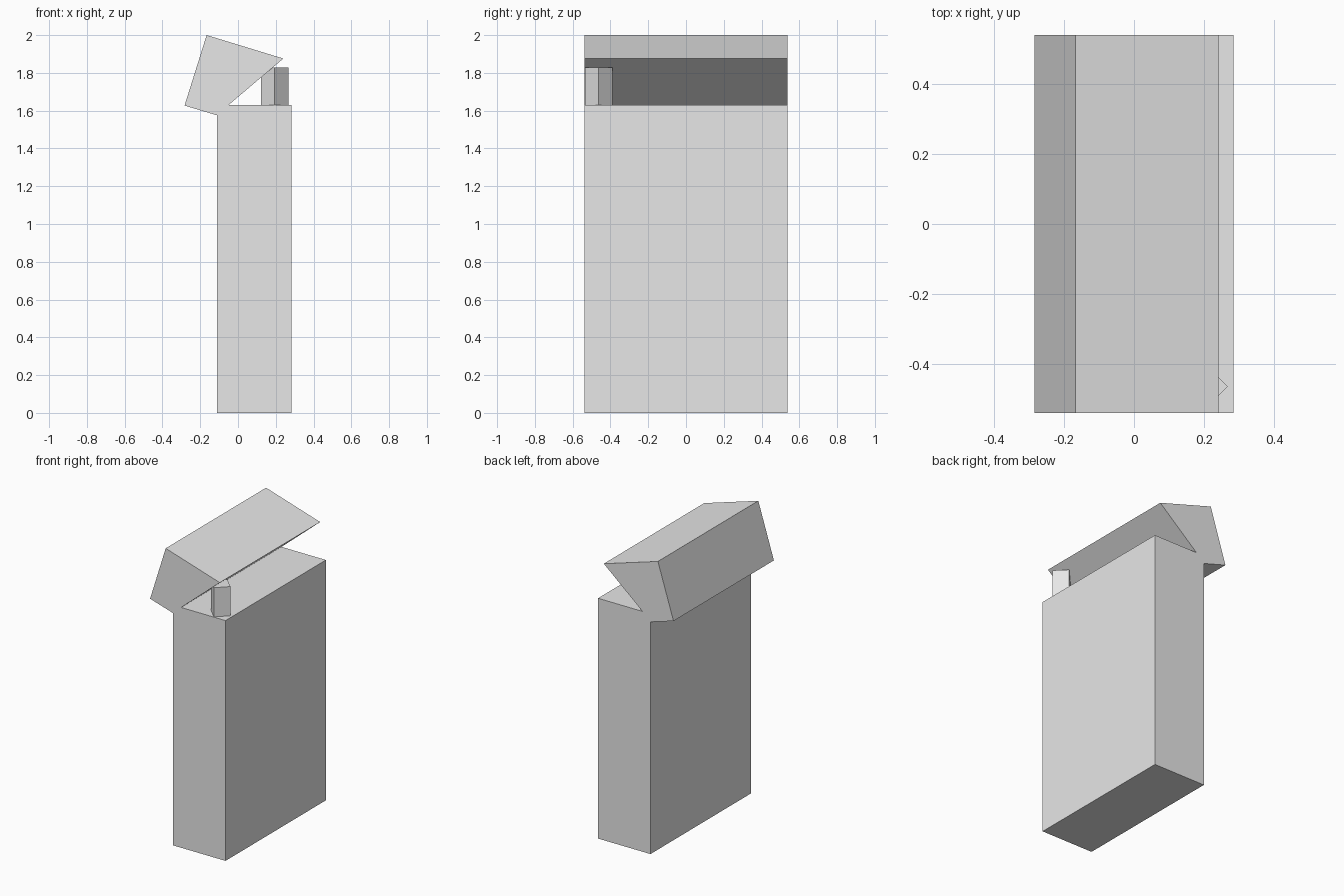
import bpy
import bmesh
from mathutils import Vector

cube = bpy.data.objects.get("Cube")
if cube:
    bpy.data.objects.remove(cube, do_unlink=True)

card = bpy.data.materials.new("light_grey_card")
card.use_nodes = True
card.diffuse_color = (0.8, 0.8, 0.8, 1)
card.node_tree.nodes["Principled BSDF"].inputs["Base Color"].default_value = card.diffuse_color


def prism(name, base, depth):
    """Extrude a closed outline along the depth vector."""
    bm = bmesh.new()
    face = bm.faces.new([bm.verts.new(p) for p in base])
    extruded = bmesh.ops.extrude_face_region(bm, geom=[face], use_keep_orig=True)
    moved = [v for v in extruded["geom"] if isinstance(v, bmesh.types.BMVert)]
    bmesh.ops.translate(bm, verts=moved, vec=Vector(depth))
    bmesh.ops.recalc_face_normals(bm, faces=bm.faces)
    mesh = bpy.data.meshes.new(name)
    bm.to_mesh(mesh)
    bm.free()
    mesh.materials.append(card)
    obj = bpy.data.objects.new(name, mesh)
    bpy.context.collection.objects.link(obj)
    return obj


HALF = 0.538           # half the depth of the carton
HINGE = (-0.11, 1.575)  # outer end of the fold
CREASE = (-0.05, 1.63)  # inner end of the fold


def side_profile(name, points):
    return prism(name, [(x, -HALF, z) for x, z in points], (0, 2 * HALF, 0))


# Tall carton, with its corner cut where the lid folds
side_profile("carton_body", [(-0.11, 0), (0.283, 0), (0.283, 1.63), CREASE, HINGE])

# Lid tipped open about the fold
side_profile("open_lid", [HINGE, CREASE, (0.24, 1.876), (-0.166, 2.0), (-0.283, 1.627)])

# Four-sided stick standing on a corner of the carton top
cx, cy, r = 0.194, -0.463, 0.073
prism("stick", [(cx + r, cy, 1.62), (cx, cy + r, 1.62), (cx - r, cy, 1.62), (cx, cy - r, 1.62)],
      (0, 0, 0.208))
